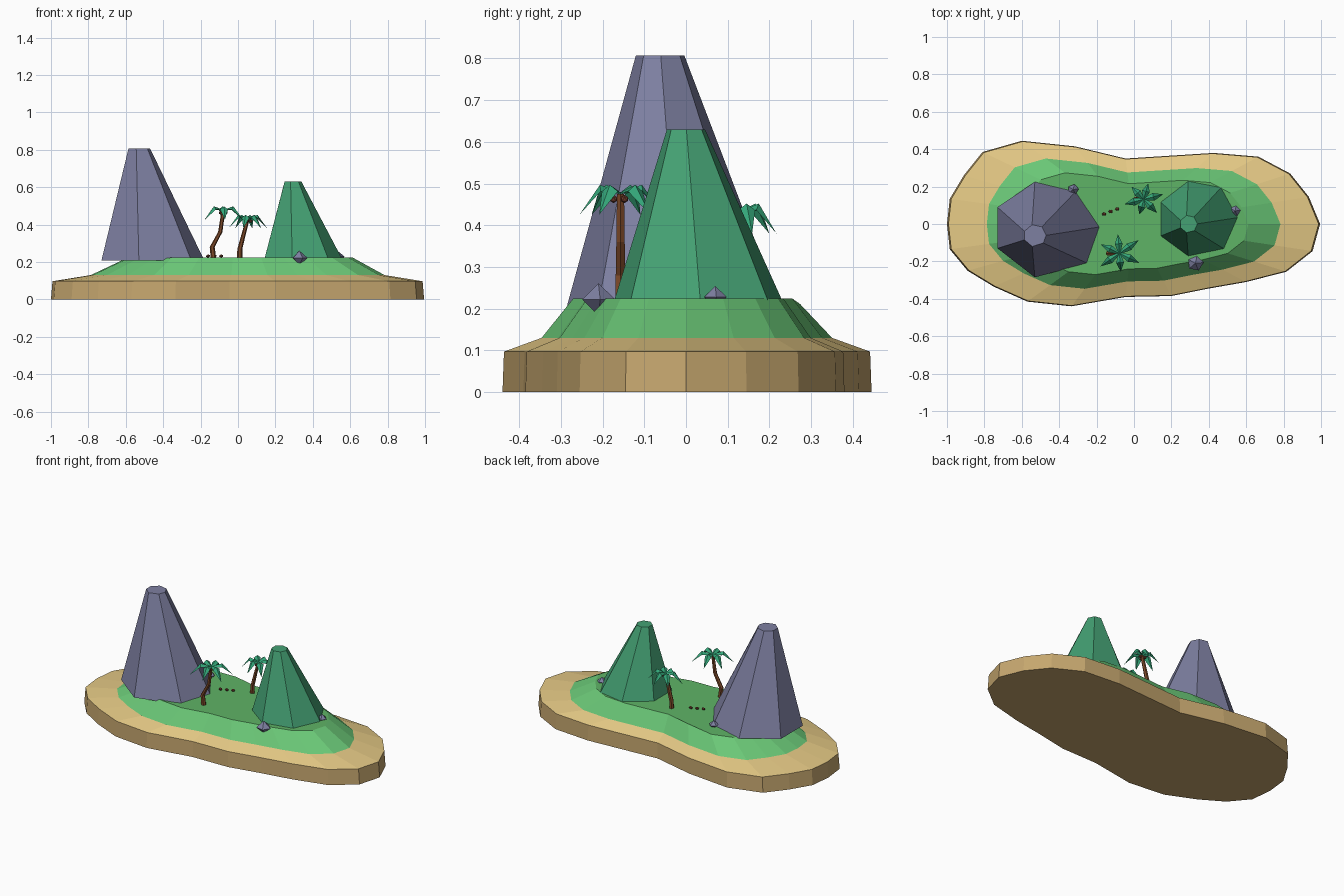
import bpy, bmesh, math
from mathutils import Vector

if "Cube" in bpy.data.objects:
    bpy.data.objects.remove(bpy.data.objects["Cube"])


def mat(name, r, g, b):
    m = bpy.data.materials.new(name)
    m.diffuse_color = [(c / 255) ** 2.2 for c in (r, g, b)] + [1]
    m.use_nodes = True
    m.node_tree.nodes["Principled BSDF"].inputs["Base Color"].default_value = m.diffuse_color
    return m


SAND = mat("sand", 228, 200, 132)
CLIFF = mat("wet_sand", 196, 165, 110)
GRASS = mat("grass", 106, 198, 118)
MEADOW = mat("meadow", 95, 178, 102)
GREY = mat("slate", 125, 127, 160)
HILL = mat("hill_green", 70, 160, 115)
LEAF = mat("leaf", 55, 165, 120)
BARK = mat("bark", 125, 75, 45)
NUT = mat("coconut", 115, 65, 50)


def finish(name, bm, mats, recalc=True):
    if recalc:
        bmesh.ops.recalc_face_normals(bm, faces=bm.faces)
    me = bpy.data.meshes.new(name)
    bm.to_mesh(me)
    bm.free()
    for m in mats:
        me.materials.append(m)
    ob = bpy.data.objects.new(name, me)
    bpy.context.collection.objects.link(ob)
    return ob


def loft(name, rings, mats, bands=None):
    """Stack of closed rings, capped at both ends; bands gives material per level."""
    bm = bmesh.new()
    vs = [[bm.verts.new(p) for p in ring] for ring in rings]
    n = len(vs[0])
    for k in range(len(vs) - 1):
        for i in range(n):
            j = (i + 1) % n
            f = bm.faces.new((vs[k][i], vs[k][j], vs[k + 1][j], vs[k + 1][i]))
            f.material_index = bands[k] if bands else 0
    bm.faces.new(vs[0][::-1])
    top = bm.faces.new(vs[-1])
    top.material_index = bands[-1] if bands else 0
    return finish(name, bm, mats)


# Island: beach, grassy slope and meadow from one kidney outline
outline = [(.995, 0), (.935, .145), (.835, .27), (.665, .36), (.425, .38), (.19, .365),
           (-.045, .35), (-.315, .415), (-.6, .445), (-.81, .385), (-.91, .26), (-.985, .135),
           (-1, 0), (-.985, -.135), (-.89, -.25), (-.75, -.335), (-.57, -.415), (-.335, -.44),
           (-.045, -.39), (.2, -.385), (.4, -.345), (.6, -.31), (.815, -.255), (.955, -.145)]


def ring(s, z, left_drop=0):
    return [(x * s, y * s, z - (left_drop if x < -.58 else 0)) for x, y in outline]


loft("island", [ring(1, 0), ring(.992, .097), ring(.787, .13), ring(.615, .224, .013)],
     [CLIFF, SAND, GRASS, MEADOW], [0, 1, 2, 3])


# Flat-topped seven-sided mountains, leaning off the base centre
def mountain(name, base, z0, top, r, z1, m):
    c = Vector((sum(p[0] for p in base) / 7, sum(p[1] for p in base) / 7))
    rim = []
    for p in base:
        d = (Vector(p) - c).normalized() * r
        rim.append((top[0] + d.x, top[1] + d.y, z1))
    loft(name, [[(x, y, z0) for x, y in base], rim], [m])


mountain("grey_mountain", [(-.18, -.015), (-.31, .175), (-.53, .225), (-.73, .09),
                           (-.73, -.13), (-.53, -.285), (-.25, -.21)],
         .208, (-.53, -.062), .06, .807, GREY)
mountain("green_mountain", [(.56, .035), (.47, .2), (.29, .235), (.14, .12),
                            (.14, -.065), (.29, -.175), (.485, -.135)],
         .21, (.292, 0), .047, .63, HILL)


# Small gems of rock and round nuts
def ball(name, loc, size, m, octa=False):
    bm = bmesh.new()
    if octa:
        ends = [bm.verts.new((0, 0, s)) for s in (-1, 1)]
        belt = [bm.verts.new((math.cos(a), math.sin(a), 0))
                for a in (.1 + i * math.pi / 2.5 for i in range(5))]
        for i in range(5):
            for e in ends:
                bm.faces.new((belt[i], belt[(i + 1) % 5], e))
    else:
        bmesh.ops.create_icosphere(bm, subdivisions=1, radius=1)
    for v in bm.verts:
        v.co = Vector([a * b for a, b in zip(v.co, size)]) + Vector(loc)
    return finish(name, bm, [m])


for i, (x, y, z, s) in enumerate([(.328, -.21, .222, .044), (.54, .07, .228, .03),
                                  (-.325, .185, .228, .03)]):
    ball(f"rock_{i}", (x, y, z), (s, s * .95, s * .88), GREY, True)
for i, (x, y) in enumerate([(-.16, .053), (-.125, .067), (-.09, .08)]):
    ball(f"ground_nut_{i}", (x, y, .232), (.012, .01, .009), NUT)


# Palms: bent trunk, nuts under the crown, folded drooping fronds
def palm(name, path, y, length, phase, count=6):
    rings = []
    for k, (x, z) in enumerate(path):
        r = .015 - .0017 * k
        rings.append([(x + r * math.cos(i * math.pi / 3), y + r * math.sin(i * math.pi / 3), z)
                      for i in range(6)])
    loft(name + "_trunk", rings, [BARK])
    x, z = path[-1]
    for i in range(3):
        a = phase + i * 2 * math.pi / 3
        ball(f"{name}_nut_{i}", (x + .017 * math.cos(a), y + .017 * math.sin(a), z - .012),
             (.01, .01, .01), NUT)
    bm = bmesh.new()
    for i in range(count):
        a = phase + i * 2 * math.pi / count
        d = Vector((math.cos(a), math.sin(a), 0))
        n = Vector((-d.y, d.x, 0))
        L = length * (1 + .12 * math.cos(2.3 * i))
        o = Vector((x, y, z))
        # spine points with half width and height
        spine = [(0, .005, .004), (.5, .021, .022), (1, 0, -.05)]
        rows = []
        for t, w, h in spine:
            c = o + d * L * t + Vector((0, 0, h))
            drop = Vector((0, 0, -w * .75))
            rows.append([bm.verts.new(c + n * w + drop), bm.verts.new(c),
                         bm.verts.new(c - n * w + drop)] if w else [bm.verts.new(c)])
        r0, r1, (tip,) = rows
        for s in (0, 1):
            bm.faces.new((r0[s], r0[s + 1], r1[s + 1], r1[s])[::-1])
            bm.faces.new((r1[s + 1], r1[s], tip))
    finish(name + "_fronds", bm, [LEAF], False)


palm("front_palm", [(-.13, .21), (-.138, .28), (-.095, .36), (-.078, .475)], -.157, .112, .6)
palm("back_palm", [(.008, .21), (.01, .27), (.028, .34), (.052, .43)], .132, .096, .25)
